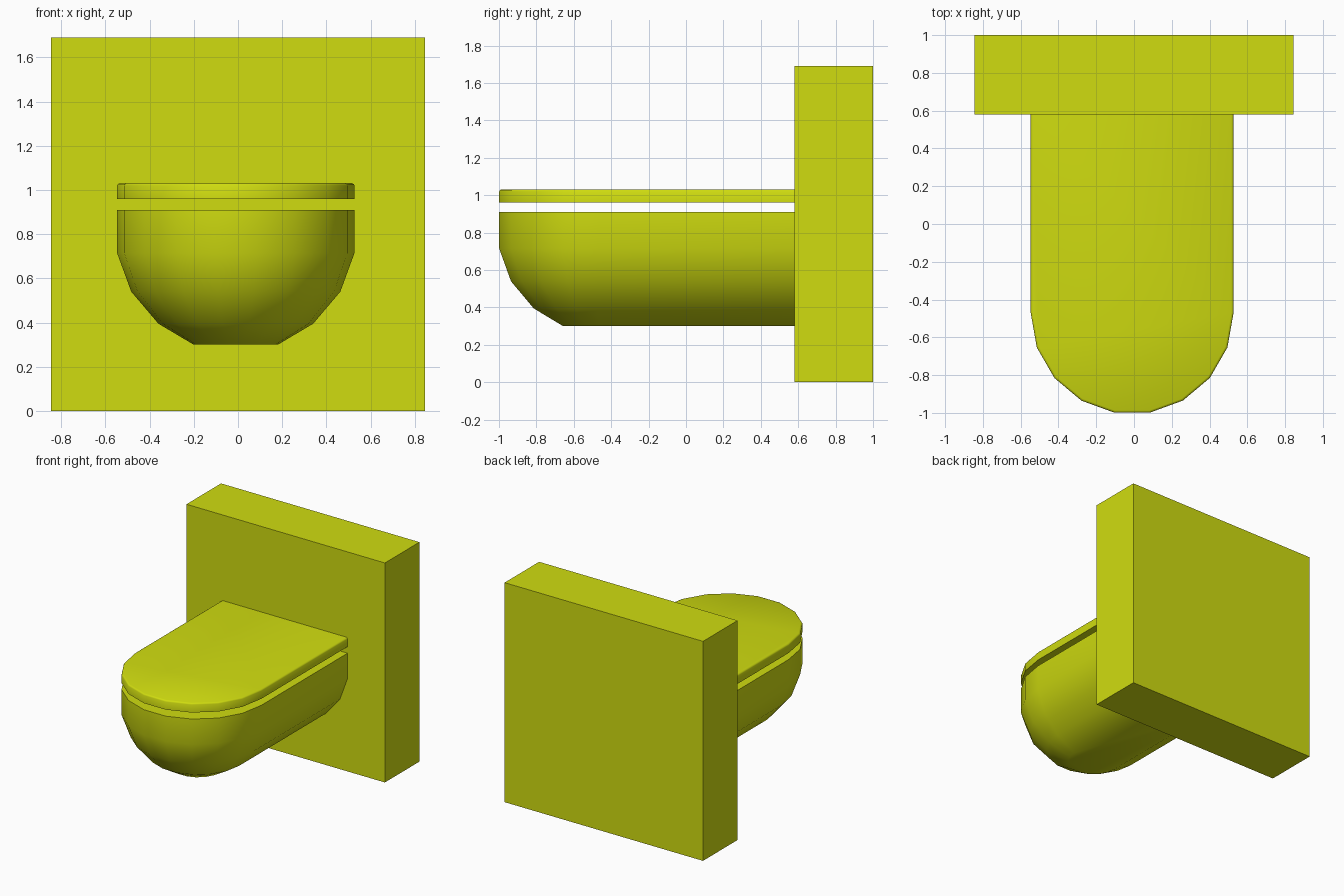
import bpy, bmesh
from math import cos, sin, pi, radians

if "Cube" in bpy.data.objects:
    bpy.data.objects.remove(bpy.data.objects["Cube"])

CX, ARC_Y, WALL_Y, R = -0.01, -0.47, 0.58, 0.537

mat = bpy.data.materials.new("yellow_green")
mat.diffuse_color = (0.63, 0.72, 0.005, 1)
mat.use_nodes = True
mat.node_tree.nodes["Principled BSDF"].inputs["Base Color"].default_value = mat.diffuse_color


def finish(name, bm):
    bmesh.ops.recalc_face_normals(bm, faces=bm.faces)
    mesh = bpy.data.meshes.new(name)
    bm.to_mesh(mesh)
    bm.free()
    mesh.materials.append(mat)
    obj = bpy.data.objects.new(name, mesh)
    bpy.context.collection.objects.link(obj)
    return obj


def u_loft(name, levels):
    """Stack U-shaped outlines (radius, z), round at the front, flat at the wall."""
    bm = bmesh.new()
    rings = []
    for r, z in levels:
        pts = [(CX + r, WALL_Y)]
        pts += [(CX + r * cos(i * pi / 9), ARC_Y - r * sin(i * pi / 9)) for i in range(10)]
        pts += [(CX - r, WALL_Y)]
        rings.append([bm.verts.new((x, y, z)) for x, y in pts])
    n = len(rings[0])
    for a, b in zip(rings, rings[1:]):
        for i in range(n - 1):
            bm.faces.new((a[i], a[i + 1], b[i + 1], b[i]))
    bm.faces.new(rings[0])
    bm.faces.new(rings[-1])
    # flat end against the wall
    bm.faces.new([k[0] for k in rings] + [k[-1] for k in reversed(rings)])
    obj = finish(name, bm)
    bpy.context.view_layer.objects.active = obj
    obj.select_set(True)
    bpy.ops.object.shade_smooth_by_angle(angle=radians(40))
    obj.select_set(False)


# wall block
bm = bmesh.new()
bmesh.ops.create_cube(bm, size=1)
bmesh.ops.scale(bm, vec=(1.69, 0.42, 1.69), verts=bm.verts)
bmesh.ops.translate(bm, vec=(0, 0.79, 0.845), verts=bm.verts)
finish("wall_block", bm)

# rounded bowl
u_loft("bowl", [(0.19, 0.30), (0.35, 0.395), (0.473, 0.54), (R, 0.715), (R, 0.91)])

# lid with softened upper edge
u_loft("lid", [(R, 0.96), (R, 1.02), (R - 0.004, 1.027), (R - 0.012, 1.031)])
